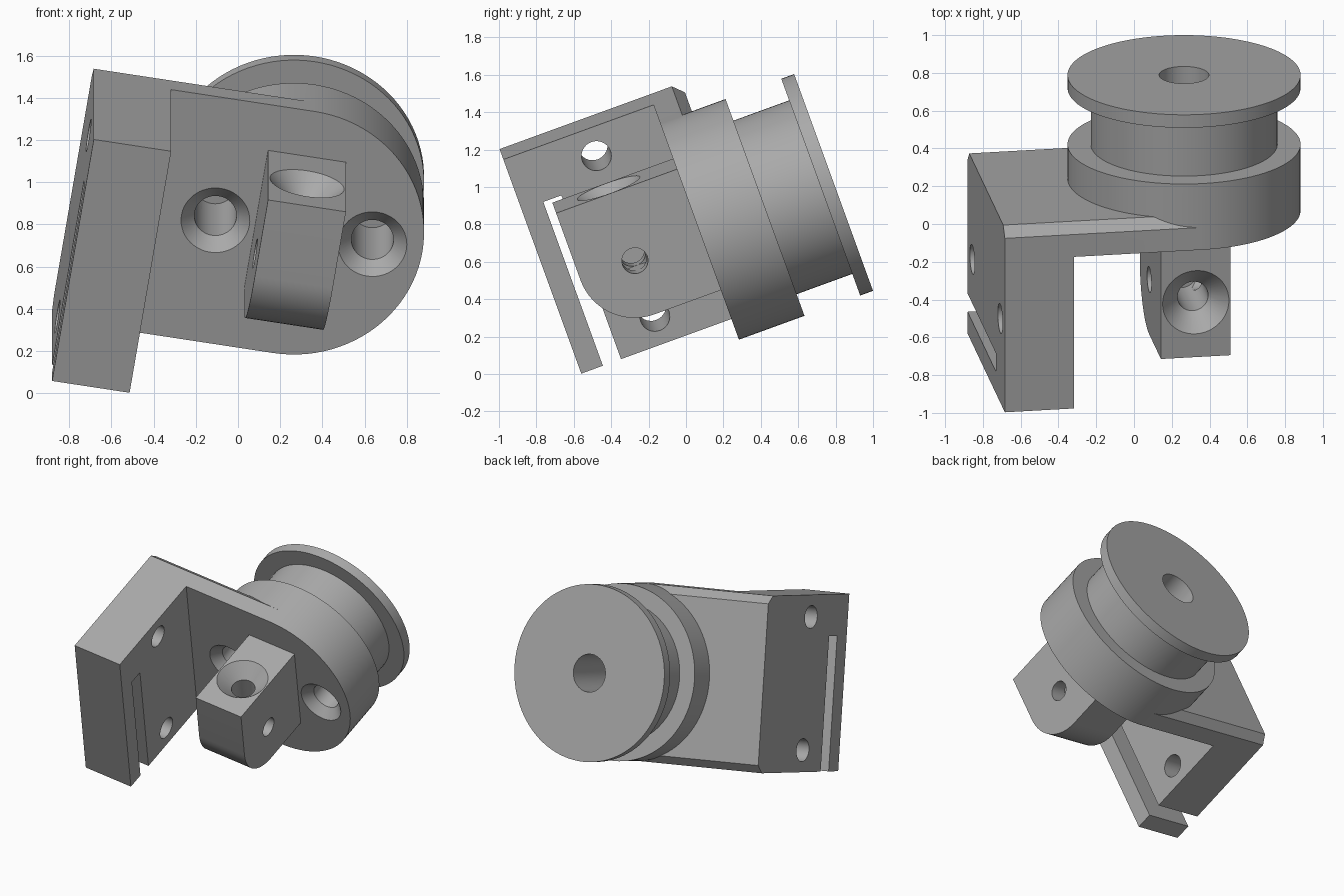
import bpy, bmesh
from math import radians, sin, cos, pi
from mathutils import Matrix, Vector

if "Cube" in bpy.data.objects:
    bpy.data.objects.remove(bpy.data.objects["Cube"])

grey = bpy.data.materials.new("plain grey")
grey.use_nodes = True
colour = (0.4, 0.4, 0.4, 1)
grey.diffuse_color = colour
grey.node_tree.nodes["Principled BSDF"].inputs["Base Color"].default_value = colour

# Part frame: x across the plate, y along the spool axis (0 = rear face), z up the plate
FRAME = (Matrix.Translation((0.265, 0.789, 1.024))
         @ Matrix.Rotation(radians(20), 4, 'X') @ Matrix.Rotation(radians(9.2), 4, 'Y'))
R = 0.617
FRONT, BACK, DRUM_BACK = -0.763, -0.582, -0.39
LUG_Y = -1.141
AXIS_Y = Matrix.Rotation(radians(-90), 4, 'X')   # turns lathe axis z to +y
AXIS_X = Matrix.Rotation(radians(90), 4, 'Y')    # turns lathe axis z to +x


def finish(bm, name):
    bmesh.ops.recalc_face_normals(bm, faces=bm.faces)
    mesh = bpy.data.meshes.new(name)
    bm.to_mesh(mesh)
    bm.free()
    mesh.materials.append(grey)
    ob = bpy.data.objects.new(name, mesh)
    bpy.context.collection.objects.link(ob)
    ob.matrix_world = FRAME
    return ob


def lathe(name, profile, turn, at=(0, 0, 0), n=64):
    """Revolve (radius, height) points, capped at both ends."""
    bm = bmesh.new()
    m = Matrix.Translation(at) @ turn
    rings = [[bm.verts.new(m @ Vector((r * cos(2 * pi * i / n), r * sin(2 * pi * i / n), h)))
              for i in range(n)] for r, h in profile]
    for a, b in zip(rings, rings[1:]):
        for i in range(n):
            j = (i + 1) % n
            bm.faces.new((a[i], a[j], b[j], b[i]))
    bm.faces.new(rings[0])
    bm.faces.new(rings[-1])
    return finish(bm, name)


def prism(name, points, direction, chamfer=0):
    """Extrude a flat outline of 3D points, optionally chamfering the rear long edges."""
    bm = bmesh.new()
    face = bm.faces.new([bm.verts.new(p) for p in points])
    new = bmesh.ops.extrude_face_region(bm, geom=[face])["geom"]
    bmesh.ops.translate(bm, vec=direction, verts=[g for g in new if isinstance(g, bmesh.types.BMVert)])
    if chamfer:
        rear = [e for e in bm.edges if all(abs(v.co.y - BACK) < 1e-4 for v in e.verts)
                and abs(e.verts[0].co.z - e.verts[1].co.z) < 1e-4]
        bmesh.ops.bevel(bm, geom=rear, offset=chamfer, segments=1, affect='EDGES')
    return finish(bm, name)


def combine(ob, others, operation):
    for other in others:
        mod = ob.modifiers.new(other.name, 'BOOLEAN')
        mod.operation, mod.solver, mod.object = operation, 'EXACT', other
    bpy.context.view_layer.update()
    result = bpy.data.meshes.new_from_object(ob.evaluated_get(bpy.context.evaluated_depsgraph_get()))
    ob.modifiers.clear()
    ob.data = result


# L-shaped bracket: side wall and plate in one outline
outer, inner, tip = -1.061, -0.689, -1.617
outline = [(outer, tip), (inner, tip), (inner, FRONT), (0, FRONT), (0, BACK), (outer, BACK)]
bracket = prism("mounting_bracket", [(x, y, -R) for x, y in outline], (0, 0, 2 * R), chamfer=0.055)

# Thick drum joined to the plate
drum = lathe("drum", [(R, FRONT), (R, DRUM_BACK)], AXIS_Y, n=96)
combine(bracket, [drum], 'UNION')

# Neck and rear flange
spool = lathe("spool", [(0.494, DRUM_BACK - 0.005), (0.494, -0.073), (R, -0.073), (R, 0)], AXIS_Y, n=96)

# Front lug with a rounded lower nose
radius, top, half = 0.309, 0.388, 0.187
arc = [(LUG_Y + radius * cos(a), radius * sin(a))
       for a in (pi + pi / 2 * i / 16 for i in range(17))]
side = [(FRONT + 0.02, top), (LUG_Y - radius, top)] + arc + [(FRONT + 0.02, -radius)]
lug = prism("front_lug", [(-half, y, z) for y, z in side], (2 * half, 0, 0))

# Cutters: wall holes, wall slot, countersunk screw holes, axle bore, lug holes
wall_holes = [lathe("wall_hole", [(0.08, -1.2), (0.08, -0.6)], AXIS_X, (0, -1.143, z), 32)
              for z in (-0.463, 0.463)]
slot = prism("slot_cutter", [(-1.2, -1.494, -0.7), (-1.2, -1.391, -0.7),
                             (-1.2, -1.391, 0.327), (-1.2, -1.494, 0.327)], (0.6, 0, 0))
screws = [lathe("screw_hole", [(0.173, FRONT - 0.01), (0.1, FRONT + 0.063), (0.1, -0.26)],
                AXIS_Y, (x, 0, 0), 48) for x in (-0.377, 0.377)]
bore = lathe("axle_bore", [(0.132, -0.5), (0.132, 0.1)], AXIS_Y, n=48)
pin = lathe("pin_hole", [(0.07, -0.3), (0.07, 0.3)], AXIS_X, (0, LUG_Y, 0), 32)
sink = lathe("lug_countersink", [(0.082, -0.07), (0.082, top - 0.096), (0.188, top + 0.01)],
             Matrix.Identity(4), (0, LUG_Y, 0), 48)

combine(bracket, wall_holes + [slot, bore] + screws, 'DIFFERENCE')
combine(spool, [bore] + screws, 'DIFFERENCE')
combine(lug, [pin, sink], 'DIFFERENCE')

for helper in wall_holes + screws + [slot, bore, pin, sink, drum]:
    bpy.data.objects.remove(helper)

# Smooth round walls, crisp edges
for ob in (bracket, spool, lug):
    bpy.ops.object.select_all(action='DESELECT')
    ob.select_set(True)
    bpy.context.view_layer.objects.active = ob
    bpy.ops.object.shade_smooth_by_angle(angle=radians(30))
